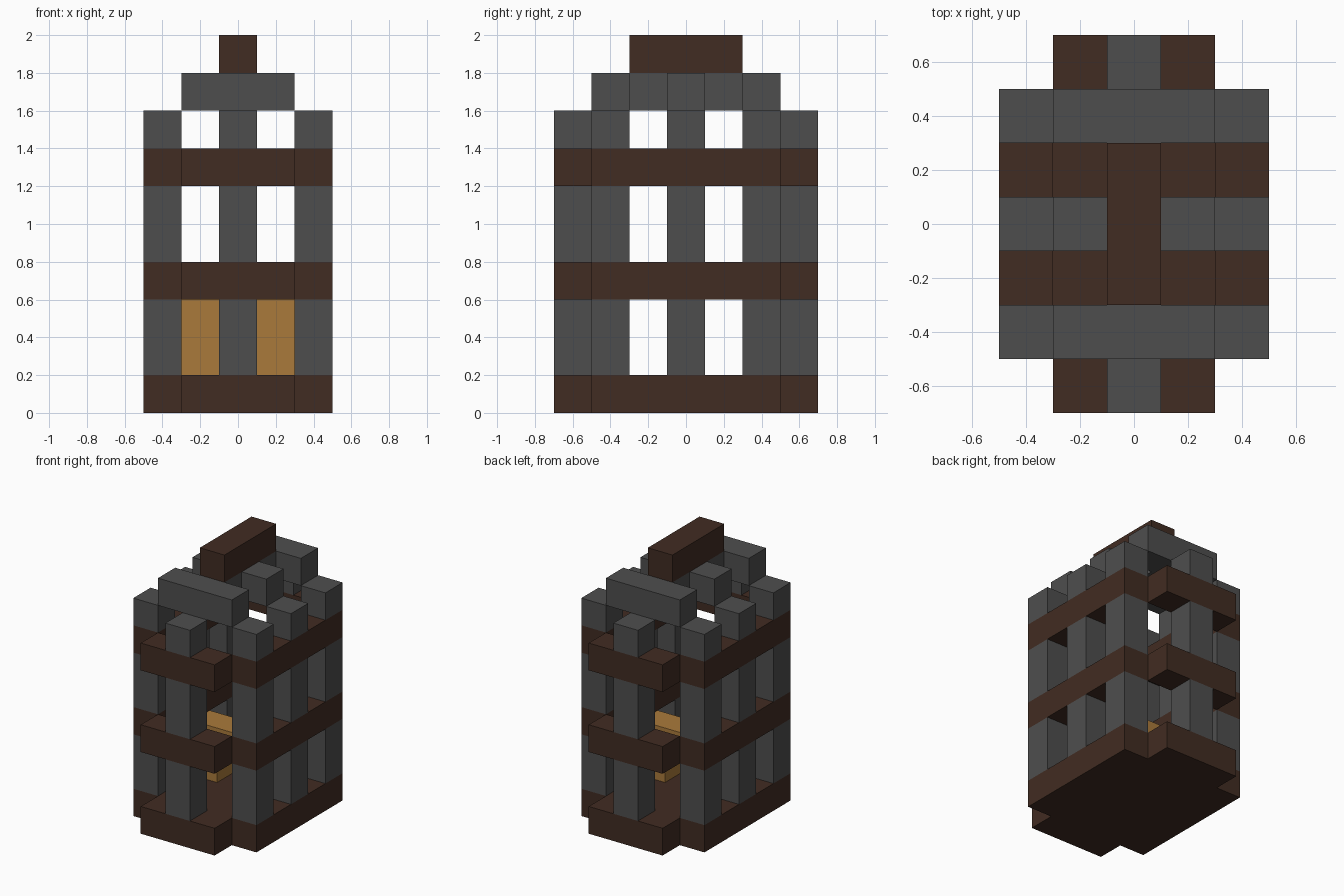
import bpy
import bmesh

cube = bpy.data.objects.get("Cube")
if cube:
    bpy.data.objects.remove(cube, do_unlink=True)


def make_material(name, rgb):
    mat = bpy.data.materials.new(name)
    mat.use_nodes = True
    mat.diffuse_color = (*rgb, 1)
    bsdf = mat.node_tree.nodes["Principled BSDF"]
    bsdf.inputs["Base Color"].default_value = (*rgb, 1)
    bsdf.inputs["Roughness"].default_value = 0.9
    return mat


STONE = make_material("dark grey stone", (0.076, 0.076, 0.076))
WOOD = make_material("dark brown wood", (0.053, 0.025, 0.016))
PLANK = make_material("golden plank", (0.402, 0.195, 0.044))


def prism(name, outline, z0, z1, mat):
    """Extrude a flat outline from z0 up to z1."""
    bm = bmesh.new()
    face = bm.faces.new([bm.verts.new((x, y, z0)) for x, y in outline])
    top = bmesh.ops.extrude_face_region(bm, geom=[face])["geom"]
    verts = [v for v in top if isinstance(v, bmesh.types.BMVert)]
    bmesh.ops.translate(bm, verts=verts, vec=(0, 0, z1 - z0))
    bmesh.ops.recalc_face_normals(bm, faces=bm.faces)
    mesh = bpy.data.meshes.new(name)
    bm.to_mesh(mesh)
    bm.free()
    mesh.materials.append(mat)
    obj = bpy.data.objects.new(name, mesh)
    bpy.context.collection.objects.link(obj)
    return obj


def block(name, x, y, z0, z1, mat, hx=0.1, hy=0.1):
    """Box centred on (x, y) with half sizes hx and hy."""
    outline = [(x - hx, y - hy), (x + hx, y - hy), (x + hx, y + hy), (x - hx, y + hy)]
    return prism(name, outline, z0, z1, mat)


# Solid base slab with notched corners
quarter = [(0.5, 0.5), (0.3, 0.5), (0.3, 0.7)]
base = (quarter + [(-x, y) for x, y in reversed(quarter)]
        + [(-x, -y) for x, y in quarter] + [(x, -y) for x, y in reversed(quarter)])
prism("base_slab", base, 0, 0.2, WOOD)

# Posts of each storey
posts = [(sx * 0.4, y) for sx in (-1, 1) for y in (-0.4, 0, 0.4)] + [(0, -0.6), (0, 0.6)]
for storey, z0, z1 in (("lower", 0.2, 0.6), ("middle", 0.8, 1.2), ("upper", 1.4, 1.6)):
    for x, y in posts:
        block(storey + "_post", x, y, z0, z1, STONE)

# Open rings of wooden beams between the storeys
for level, z in (("lower", 0.6), ("upper", 1.2)):
    for s, side, end in ((-1, "right", "front"), (1, "left", "back")):
        block(f"{level}_{side}_beam", s * 0.4, 0, z, z + 0.2, WOOD, hy=0.5)
        block(f"{level}_{end}_beam", 0, s * 0.6, z, z + 0.2, WOOD, hx=0.3)

# Table inside: two legs and a top
for s, side in ((-1, "right"), (1, "left")):
    block(f"table_{side}_leg", s * 0.2, 0, 0.2, 0.4, PLANK)
block("table_top", 0, 0, 0.4, 0.6, PLANK, hx=0.3)

# Roof: cross beams, spine, side stubs and ridge
for s, end in ((-1, "front"), (1, "back")):
    block(f"roof_{end}_beam", 0, s * 0.4, 1.6, 1.8, STONE, hx=0.3)
for s, side in ((-1, "right"), (1, "left")):
    block(f"roof_{side}_stub", s * 0.2, 0, 1.6, 1.8, STONE)
block("roof_spine", 0, 0, 1.6, 1.8, STONE, hy=0.3)
block("roof_ridge", 0, 0, 1.8, 2.0, WOOD, hy=0.3)
